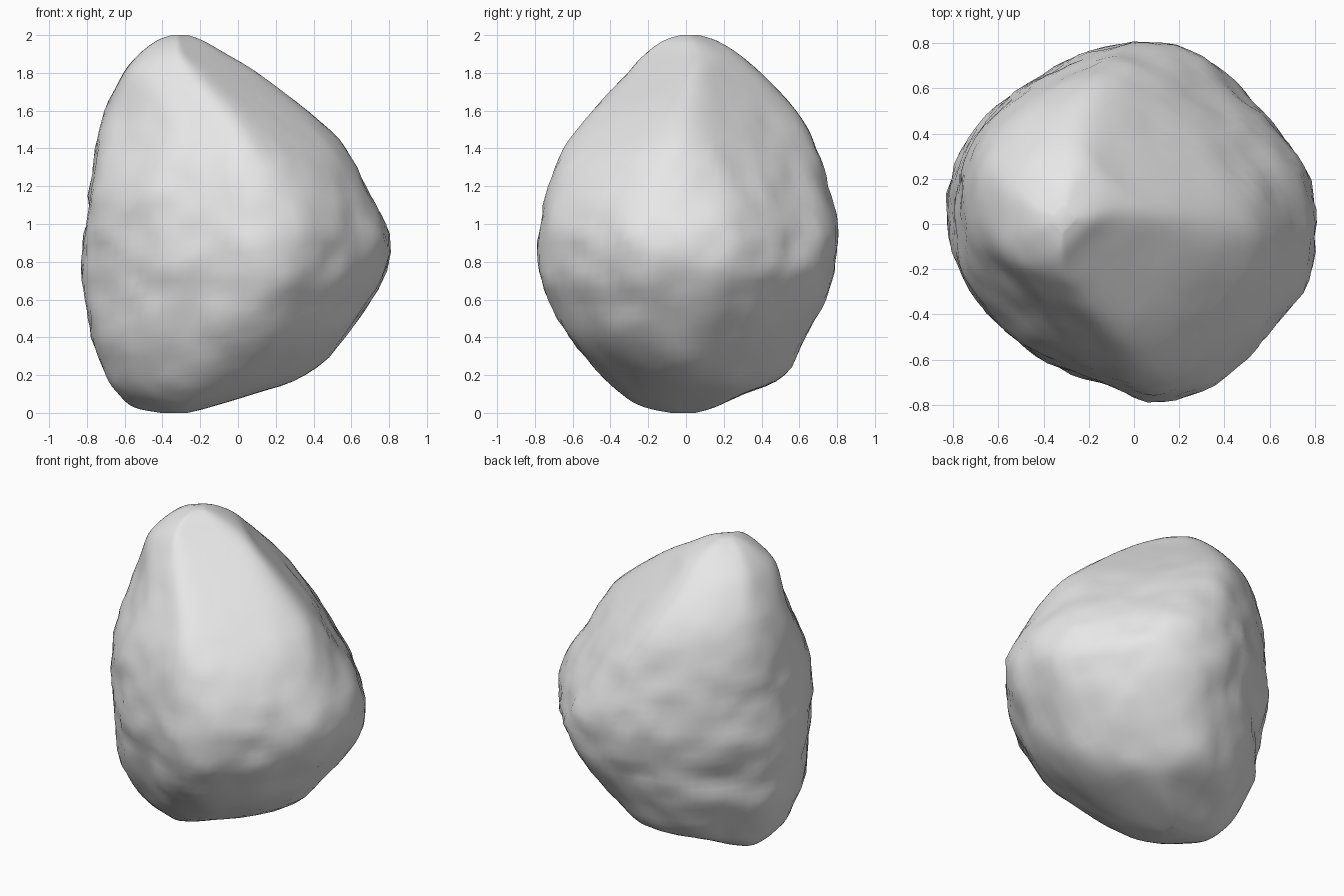
import bpy, bmesh, math
from mathutils import Vector, noise

cube = bpy.data.objects.get("Cube")
if cube:
    bpy.data.objects.remove(cube, do_unlink=True)


def heading(angle):
    return Vector((math.cos(angle), math.sin(angle)))


# Eight compass directions (E, NE, N, NW, W, SW, S, SE) and the eight between them
DIRS = [heading(i * math.pi / 4) for i in range(8)]
BETWEEN = [heading((i + .5) * math.pi / 4) for i in range(8)]
# Fullness of the in-between sides: high bulges out, low is cut flat
FULLNESS = [1, 1.05, .97, 1.06, 1.03, .92, 1.06, 1.01]

# Each row: height, then how far the boulder reaches in the eight directions
ROWS = [
    [.03, -.15, .02, .15, .46, .55, .40, .25, -.04],
    [.1, .08, .22, .3, .55, .63, .52, .34, .15],
    [.2, .38, .37, .52, .6, .7, .61, .45, .33],
    [.4, .58, .55, .63, .69, .77, .68, .61, .57],
    [.6, .71, .69, .73, .72, .8, .7, .73, .68],
    [.8, .81, .735, .79, .78, .82, .71, .8, .76],
    [1, .8, .71, .8, .78, .81, .73, .79, .75],
    [1.2, .68, .6, .76, .77, .77, .71, .74, .68],
    [1.4, .6, .47, .7, .74, .75, .63, .67, .54],
    [1.6, .4, .31, .6, .69, .7, .55, .52, .33],
    [1.8, .14, .13, .4, .57, .6, .51, .32, .07],
    [1.9, -.05, .04, .28, .46, .52, .42, .25, -.06],
    [1.97, -.18, -.08, .17, .35, .43, .32, .16, -.14],
]


def row_centre(reach):
    return sum((d * r for d, r in zip(DIRS, reach)), Vector((0, 0))) / 4


def cap_row(z, row):
    """A shrunken copy of an end row, closing the boulder."""
    centre = row_centre(row[1:])
    return [z] + [.65 * d.dot(centre) + .35 * r for d, r in zip(DIRS, row[1:])]


rows = [cap_row(0, ROWS[0])] + ROWS + [cap_row(2, ROWS[-1])]


def blend(t):
    """Smooth interpolation through the rows."""
    i = min(int(t), len(rows) - 2)
    f = t - i
    quad = [rows[max(0, min(len(rows) - 1, i + k))] for k in (-1, 0, 1, 2)]
    return [b + .5 * f * (c - a + f * (2 * a - 5 * b + 4 * c - d + f * (3 * (b - c) + d - a)))
            for a, b, c, d in zip(*quad)]


def ring(row, segments):
    """Sixteen-sided cross-section with soft corners, roughened with noise."""
    z, reach = row[0], row[1:]
    centre = row_centre(reach)
    spans = [max(.03, r - d.dot(centre)) for d, r in zip(DIRS, reach)]
    mids = [k * (spans[i] + spans[(i + 1) % 8]) / 2 for i, k in enumerate(FULLNESS)]
    sides = list(zip(DIRS + BETWEEN, spans + mids))
    points = []
    for s in range(segments):
        ray = heading(2 * math.pi * s / segments)
        total = sum((max(0, d.dot(ray)) / h) ** 24 for d, h in sides)
        radius = 1.016 * total ** (-1 / 24)
        p = centre + ray * radius
        # broad lumps and fine chips, calmer towards the peak and the base
        calm = max(0, 1 - abs(z - .8) / 1.25)
        spot = Vector((p.x, p.y, z))
        lump = noise.noise(spot * 3.2) * .025 + noise.noise(spot * 7) * .022
        chip = noise.noise(spot * 15) * .009
        p += ray * (lump + chip) * calm * min(1, radius * 2)
        points.append(Vector((p.x, p.y, max(0, min(2, z)))))
    return points


# Boulder surface: stacked rings closed at both ends
SEGMENTS, STEPS = 80, 4
bm = bmesh.new()
loops = []
for k in range((len(rows) - 1) * STEPS + 1):
    loops.append([bm.verts.new(p) for p in ring(blend(k / STEPS), SEGMENTS)])
for low, high in zip(loops, loops[1:]):
    for s in range(SEGMENTS):
        n = (s + 1) % SEGMENTS
        bm.faces.new((low[s], low[n], high[n], high[s]))
bm.faces.new(loops[0][::-1])
bm.faces.new(loops[-1])
bmesh.ops.recalc_face_normals(bm, faces=bm.faces)

mesh = bpy.data.meshes.new("boulder")
bm.to_mesh(mesh)
bm.free()
boulder = bpy.data.objects.new("boulder", mesh)
bpy.context.collection.objects.link(boulder)

# Plain stone colour
stone = bpy.data.materials.new("light_grey_stone")
stone.use_nodes = True
colour = (.8, .8, .8, 1)
stone.diffuse_color = colour
stone.node_tree.nodes["Principled BSDF"].inputs["Base Color"].default_value = colour
mesh.materials.append(stone)

bpy.ops.object.select_all(action='DESELECT')
boulder.select_set(True)
bpy.context.view_layer.objects.active = boulder
bpy.ops.object.shade_smooth_by_angle(angle=math.radians(40))
